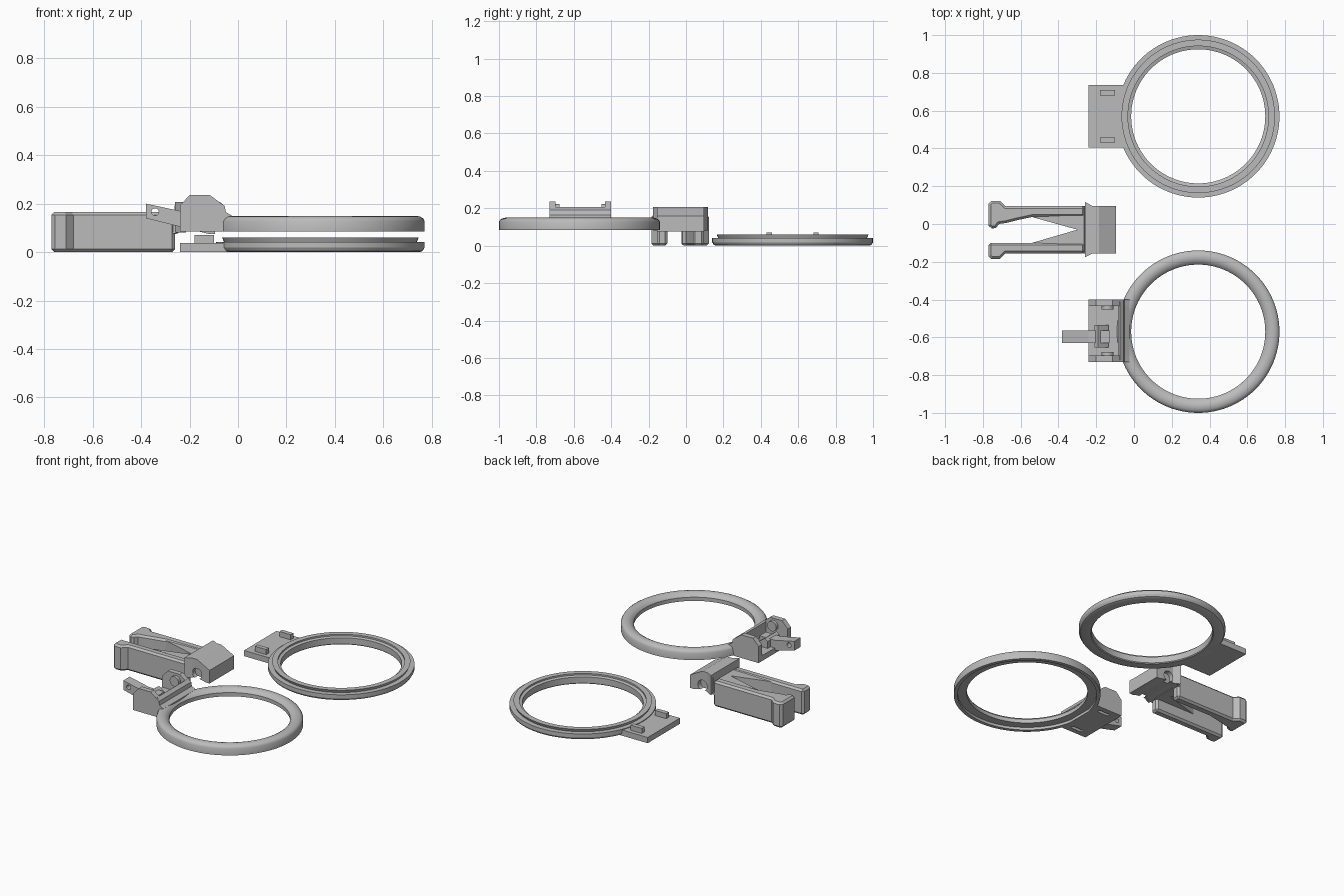
import bpy, bmesh, math
from mathutils import Vector

if "Cube" in bpy.data.objects:
    bpy.data.objects.remove(bpy.data.objects["Cube"])

grey = bpy.data.materials.new("plain grey")
grey.diffuse_color = (0.5, 0.5, 0.5, 1)
grey.use_nodes = True
grey.node_tree.nodes["Principled BSDF"].inputs["Base Color"].default_value = grey.diffuse_color


def finish(name, bm, smooth=False):
    bmesh.ops.recalc_face_normals(bm, faces=bm.faces)
    me = bpy.data.meshes.new(name)
    bm.to_mesh(me)
    bm.free()
    me.materials.append(grey)
    ob = bpy.data.objects.new(name, me)
    bpy.context.collection.objects.link(ob)
    if smooth:
        bpy.context.view_layer.objects.active = ob
        ob.select_set(True)
        bpy.ops.object.shade_smooth_by_angle(angle=math.radians(30))
        ob.select_set(False)
    return ob


def prism(name, pts, lo, hi, axis="z", bevel=0):
    """Extrude a 2D outline: (x, y) along z, or (x, z) along y."""
    bm = bmesh.new()
    put = (lambda a, b, t: (a, b, t)) if axis == "z" else (lambda a, b, t: (a, t, b))
    f = bm.faces.new([bm.verts.new(put(a, b, lo)) for a, b in pts])
    ext = bmesh.ops.extrude_face_region(bm, geom=[f])
    vs = [v for v in ext["geom"] if isinstance(v, bmesh.types.BMVert)]
    bmesh.ops.translate(bm, verts=vs, vec=Vector(put(0, 0, hi - lo)))
    ob = finish(name, bm)
    if bevel:
        m = ob.modifiers.new("chamfer", "BEVEL")
        m.width, m.segments, m.limit_method = bevel, 1, "ANGLE"
        m.angle_limit = math.radians(60)
    return ob


def box(name, x0, x1, y0, y1, z0, z1):
    return prism(name, [(x0, y0), (x1, y0), (x1, y1), (x0, y1)], z0, z1)


def lathe(name, profile, cx, cy, n=96):
    """Closed ring from an (r, z) profile."""
    bm = bmesh.new()
    rows = []
    for i in range(n):
        a = 2 * math.pi * i / n
        rows.append([bm.verts.new((cx + r * math.cos(a), cy + r * math.sin(a), z)) for r, z in profile])
    k = len(profile)
    for i in range(n):
        p, q = rows[i], rows[(i + 1) % n]
        for j in range(k):
            bm.faces.new((p[j], q[j], q[(j + 1) % k], p[(j + 1) % k]))
    return finish(name, bm, True)


def rod(name, x, z, r, y0, y1, n=24):
    """Round pin lying along y."""
    return prism(name, [(x + r * math.cos(2 * math.pi * i / n), z + r * math.sin(2 * math.pi * i / n))
                        for i in range(n)], y0, y1, "y")


def cut(target, cutter):
    m = target.modifiers.new("cut", "BOOLEAN")
    m.operation, m.object, m.solver = "DIFFERENCE", cutter, "EXACT"
    cutter.hide_render = True
    cutter.hide_viewport = True


# --- Lower ring with tab and two pegs
lathe("lower_ring", [(0.36, 0.0), (0.41, 0.0), (0.422, 0.005), (0.43, 0.018), (0.43, 0.042),
                     (0.398, 0.042), (0.406, 0.06), (0.372, 0.06), (0.372, 0.05), (0.355, 0.045),
                     (0.355, 0.005)], 0.34, 0.57)
box("lower_tab", -0.24, -0.03, 0.405, 0.735, 0.0, 0.037)
for y in (0.445, 0.695):
    box("tab_peg", -0.18, -0.10, y - 0.014, y + 0.014, 0.03, 0.07)

# --- Upper ring, recessed underneath to fit the lower one
lathe("upper_ring", [(0.43, 0.085), (0.43, 0.128), (0.424, 0.139), (0.413, 0.146), (0.395, 0.15),
                     (0.378, 0.146), (0.364, 0.138), (0.355, 0.126), (0.355, 0.102), (0.408, 0.102),
                     (0.408, 0.085)], 0.34, -0.57)

# --- Hinge clamp on the upper ring
floor = box("clamp_floor", -0.24, -0.06, -0.72, -0.41, 0.085, 0.12)
prism("clamp_back_wall", [(-0.085, 0.11), (-0.085, 0.2), (-0.075, 0.207), (-0.055, 0.19),
                          (-0.05, 0.165), (-0.025, 0.148), (-0.025, 0.12)], -0.72, -0.41, "y")
side = [(-0.24, 0.085), (-0.24, 0.192), (-0.2, 0.235), (-0.115, 0.235), (-0.055, 0.19),
        (-0.05, 0.165), (-0.025, 0.15), (-0.025, 0.12), (-0.06, 0.11), (-0.06, 0.085)]
for s in (-1, 1):
    a, b = sorted((-0.565 + s * 0.165, -0.565 + s * 0.132))
    prism("clamp_side", side, a, b, "y")
    a, b = sorted((-0.565 + s * 0.135, -0.565 + s * 0.112))
    rod("clamp_pivot", -0.14, 0.19, 0.032, a, b)
    y = -0.565 + s * 0.125
    cut(floor, box("slot_cutter", -0.18, -0.10, y - 0.014, y + 0.014, 0.07, 0.105))

# --- Release lever with cross hole
lever = prism("lever", [(-0.13, 0.11), (-0.24, 0.105), (-0.38, 0.14), (-0.38, 0.2),
                        (-0.24, 0.17), (-0.13, 0.17)], -0.63, -0.565, "y")
cut(lever, rod("lever_hole_cutter", -0.342, 0.166, 0.015, -0.7, -0.5))
prism("lever_root", [(-0.21, 0.11), (-0.21, 0.165), (-0.19, 0.18), (-0.135, 0.14), (-0.135, 0.11)],
      -0.655, -0.535, "y")

# --- Clip: two arms with jaws, joined by a V-shaped web and head
lower_arm = [(-0.26, -0.155), (-0.26, -0.1), (-0.77, -0.1), (-0.77, -0.17), (-0.755, -0.185),
             (-0.71, -0.185), (-0.68, -0.155)]
upper_arm = [(-0.26, 0.095), (-0.68, 0.095), (-0.71, 0.123), (-0.755, 0.123), (-0.77, 0.108),
             (-0.77, -0.01), (-0.75, -0.025), (-0.73, -0.02), (-0.715, 0.0), (-0.68, 0.005),
             (-0.62, 0.02), (-0.54, 0.037), (-0.26, 0.037)]
prism("clip_lower_arm", lower_arm, 0, 0.165, "z", 0.012)
prism("clip_upper_arm", upper_arm, 0, 0.165, "z", 0.012)
prism("clip_web", [(-0.25, -0.11), (-0.25, 0.05), (-0.54, 0.037), (-0.30, -0.03), (-0.54, -0.1)],
      0.075, 0.16)
head = prism("clip_head", [(-0.27, 0.075), (-0.26, 0.207), (-0.185, 0.207), (-0.095, 0.16),
                           (-0.095, 0.075), (-0.12, 0.075), (-0.16, 0.085), (-0.22, 0.085)],
             -0.155, 0.095, "y")
for s in (-1, 1):
    m = -0.03
    edge = m + s * 0.125
    # round sockets for the pivots, and flared stops
    cut(head, rod("socket_cutter", -0.185, 0.115, 0.034, edge - 0.03, edge + 0.03))
    prism("clip_stop", [(-0.26, edge - s * 0.01), (-0.26, edge + s * 0.022), (-0.215, edge - s * 0.002)],
          0.08, 0.207)
